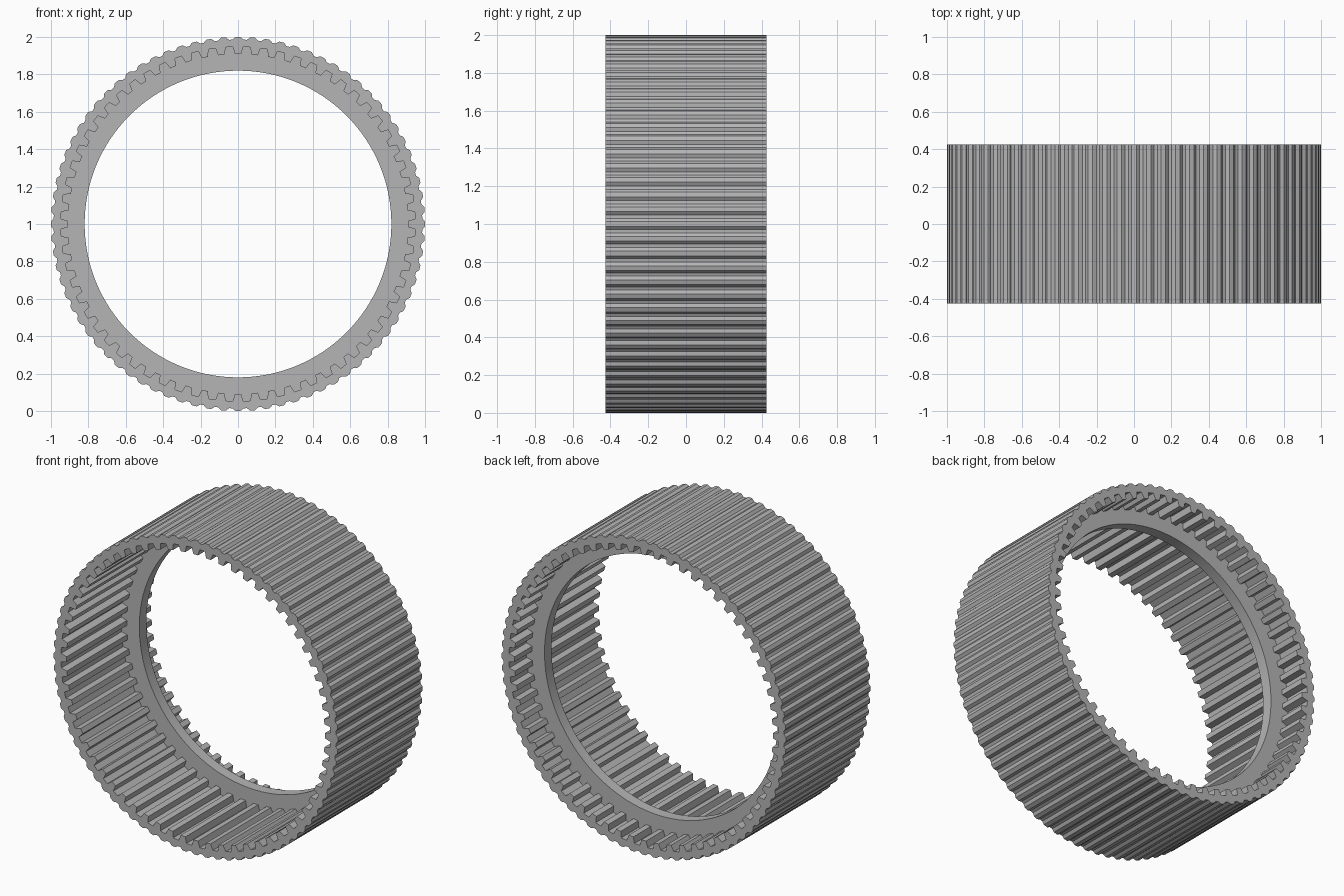
import bpy
from math import cos, sin, pi, radians

cube = bpy.data.objects.get("Cube")
if cube:
    bpy.data.objects.remove(cube)

# Single grey material
grey = bpy.data.materials.new("plain grey")
grey.use_nodes = True
colour = (0.46, 0.46, 0.46, 1)
grey.diffuse_color = colour
grey.node_tree.nodes["Principled BSDF"].inputs["Base Color"].default_value = colour


def toothed(count, pattern):
    """Repeat (fraction of pitch, radius) points round the circle, starting at the top."""
    points = []
    for i in range(count):
        for frac, radius in pattern:
            a = pi / 2 + (i + frac) * 2 * pi / count
            points.append((radius * cos(a), radius * sin(a)))
    return points


def circle(radius, count=128):
    return toothed(count, [(0, radius)])


def extruded_ring(name, outer, inner, y, half_width):
    """Fill between two closed outlines and extrude along the axle direction."""
    curve = bpy.data.curves.new(name, "CURVE")
    curve.dimensions = "2D"
    curve.fill_mode = "BOTH"
    curve.extrude = half_width
    for outline in (outer, inner):
        spline = curve.splines.new("POLY")
        spline.points.add(len(outline) - 1)
        for point, (px, py) in zip(spline.points, outline):
            point.co = (px, py, 0, 1)
        spline.use_cyclic_u = True
    curve.materials.append(grey)
    obj = bpy.data.objects.new(name, curve)
    bpy.context.collection.objects.link(obj)
    obj.rotation_euler.x = pi / 2
    obj.location = (0, y, 1)
    bpy.ops.object.select_all(action="DESELECT")
    obj.select_set(True)
    bpy.context.view_layer.objects.active = obj
    bpy.ops.object.convert(target="MESH")
    bpy.ops.object.shade_smooth_by_angle(angle=radians(8))
    return bpy.context.object


# Outer ribs and inner teeth, one pitch each
rib = [(-0.28, 0.993), (-0.16, 1.0), (0.16, 1.0), (0.28, 0.993), (0.38, 0.986), (0.62, 0.986)]
tooth = [(-0.3, 0.947), (-0.18, 0.908), (0.18, 0.908), (0.3, 0.947)]

extruded_ring("toothed_band", toothed(80, rib), toothed(64, tooth), 0, 0.425)

# Thin guide flange set towards the back, inside the band
extruded_ring("inner_flange", circle(0.965), circle(0.82), 0.215, 0.035)
